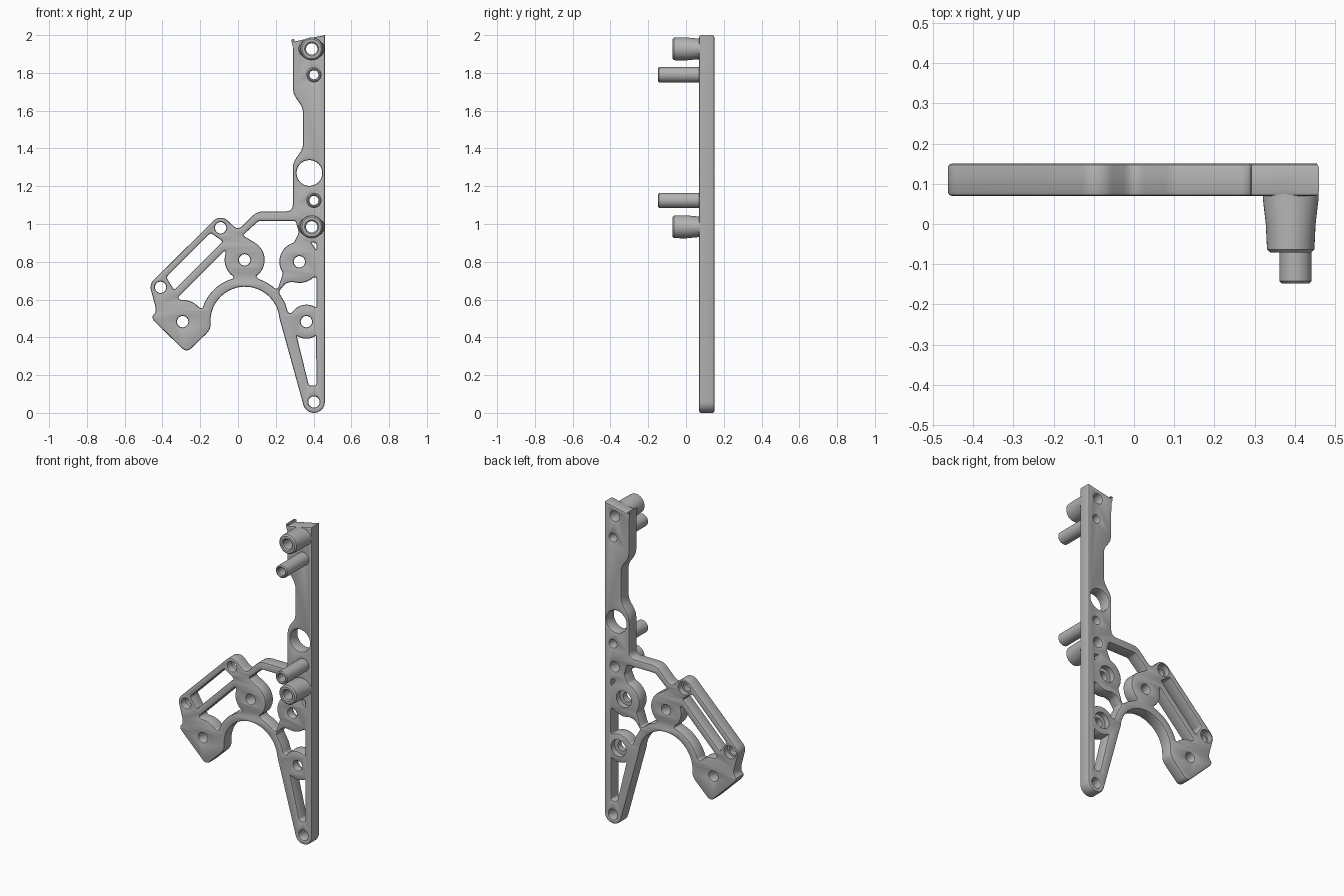
import bpy, bmesh
from math import sin, cos, radians, pi
from mathutils import Vector

if "Cube" in bpy.data.objects:
    bpy.data.objects.remove(bpy.data.objects["Cube"])

grey = bpy.data.materials.new("mid_grey")
grey.use_nodes = True
GREY = (0.45, 0.45, 0.45, 1)
grey.diffuse_color = GREY
grey.node_tree.nodes["Principled BSDF"].inputs["Base Color"].default_value = GREY

FRONT, BACK, CHAMFER = 0.07, 0.15, 0.009


def arc(c, r, a, b, n=12):
    """Points on an arc from angle a to angle b in degrees."""
    steps = [radians(a + (b - a) * i / n) for i in range(n + 1)]
    return [(c[0] + r * cos(t), c[1] + r * sin(t)) for t in steps]


def circle(c, r):
    return arc(c, r, 0, 352.5, 47)


def rounded(points, r):
    """Fillet the sharp corners of a closed outline."""
    pts = [Vector(p) for p in points]
    out = []
    for i, p in enumerate(pts):
        u, v = pts[i - 1] - p, pts[(i + 1) % len(pts)] - p
        if (-u).angle(v) < radians(22):
            out.append(p)
            continue
        a = p + u.normalized() * min(r, u.length * 0.45)
        b = p + v.normalized() * min(r, v.length * 0.45)
        for k in range(5):
            t = k / 4
            out.append(a * (1 - t) ** 2 + p * 2 * t * (1 - t) + b * t * t)
    return out


def finish(ob):
    ob.data.materials.clear()
    ob.data.materials.append(grey)
    bpy.ops.object.select_all(action='DESELECT')
    ob.select_set(True)
    bpy.context.view_layer.objects.active = ob
    bpy.ops.object.shade_smooth_by_angle(angle=radians(30))


def lathe(name, c, profile, n=40):
    """Loft rings (y, radius x, radius z) along y; the profile closes on itself."""
    bm = bmesh.new()
    rings = [[bm.verts.new((c[0] + rx * cos(2 * pi * i / n), y, c[1] + rz * sin(2 * pi * i / n)))
              for i in range(n)] for y, rx, rz in profile]
    for j, ring in enumerate(rings):
        nxt = rings[(j + 1) % len(rings)]
        for i in range(n):
            k = (i + 1) % n
            bm.faces.new((ring[i], ring[k], nxt[k], nxt[i]))
    bmesh.ops.recalc_face_normals(bm, faces=bm.faces)
    mesh = bpy.data.meshes.new(name)
    bm.to_mesh(mesh)
    bm.free()
    ob = bpy.data.objects.new(name, mesh)
    bpy.context.collection.objects.link(ob)
    finish(ob)
    return ob


# Key centres
foot, saddle = (0.402, 0.058), (0.037, 0.485)
boss_mid, boss_right = (0.035, 0.81), (0.325, 0.80)
boss_low, boss_left = (0.362, 0.483), (-0.293, 0.483)
arm_low, arm_high = (-0.41, 0.665), (-0.092, 0.98)
spacers = [(0.39, 1.927), (0.39, 0.985)]
pins = [(0.402, 1.79), (0.402, 1.125)]

# Outer outline
outline = (
    arc(foot, 0.058, 0, -165)
    + arc(saddle, 0.183, 5, 180, 32)
    + [(-0.146, 0.44), (-0.272, 0.318), (-0.463, 0.505), (-0.43, 0.535)]
    + arc(arm_low, 0.053, 190, 135, 6)
    + arc(arm_high, 0.053, 135, 45, 8)
    + [(0.0, 0.966), (0.1, 1.067), (0.29, 1.067), (0.29, 1.325), (0.345, 1.40),
       (0.345, 1.615), (0.29, 1.69), (0.29, 2.0), (0.46, 2.0)])
outline = rounded(outline[:-1], 0.035) + [outline[-1]]

# Windows through the plate
windows = [
    [(-0.38, 0.718), (-0.145, 0.953), (-0.08, 0.908), (-0.338, 0.65)],
    [(-0.07, 0.86)] + arc(boss_mid, 0.106, 160, 235) + arc(saddle, 0.235, 105, 163)
    + arc(boss_left, 0.115, 40, 95) + [(-0.32, 0.61)],
    arc(boss_mid, 0.106, 60, -55, 16) + arc(saddle, 0.235, 72, 48, 6) + [(0.21, 0.655)]
    + arc(boss_right, 0.106, 215, 105) + [(0.322, 0.955), (0.305, 1.017), (0.11, 1.017), (0.025, 0.94)],
    [(0.215, 0.64), (0.25, 0.685)] + arc(boss_right, 0.112, 250, 310)
    + [(0.415, 0.72), (0.415, 0.56)] + arc(boss_low, 0.09, 60, 150) + [(0.265, 0.53), (0.25, 0.58)],
    arc(boss_low, 0.09, 235, 305) + [(0.415, 0.145), (0.375, 0.145)],
    [(0.415, 0.90), (0.385, 0.905), (0.415, 0.86)],
]
loops = [outline] + [rounded(w, 0.012) for w in windows]

# Round holes
holes = [(c, 0.03) for c in (foot, boss_mid, boss_right, boss_low, boss_left, arm_low, arm_high)]
holes += [(c, 0.03) for c in spacers] + [(c, 0.024) for c in pins] + [((0.378, 1.27), 0.068)]
loops += [circle(c, r) for c, r in holes]

# Plate: filled, extruded and chamfered outline
curve = bpy.data.curves.new("bracket_plate", 'CURVE')
curve.dimensions, curve.fill_mode = '2D', 'BOTH'
curve.extrude = (BACK - FRONT) / 2 - CHAMFER
curve.bevel_depth, curve.offset, curve.bevel_resolution = CHAMFER, -CHAMFER, 1
for pts in loops:
    spline = curve.splines.new('POLY')
    spline.points.add(len(pts) - 1)
    for sp, p in zip(spline.points, pts):
        sp.co = (p[0], p[1], 0, 1)
    spline.use_cyclic_u = True
plate = bpy.data.objects.new("bracket_plate", curve)
bpy.context.collection.objects.link(plate)
plate.rotation_euler.x = pi / 2
plate.location.y = (FRONT + BACK) / 2
bpy.ops.object.select_all(action='DESELECT')
plate.select_set(True)
bpy.context.view_layer.objects.active = plate
bpy.ops.object.convert(target='MESH')
plate = bpy.context.view_layer.objects.active
bm = bmesh.new()
bm.from_mesh(plate.data)
bmesh.ops.remove_doubles(bm, verts=bm.verts, dist=0.00005)
bmesh.ops.recalc_face_normals(bm, faces=bm.faces)
bm.to_mesh(plate.data)
bm.free()

# Counterbores on the back
for c, r in ((boss_right, 0.052), (boss_low, 0.052), (arm_low, 0.041), (arm_high, 0.041)):
    y0, y1, core = BACK - 0.035, BACK + 0.02, 0.015
    cutter = lathe("counterbore_cutter", c, [(y0, core, core), (y0, r, r), (y1, r, r), (y1, core, core)])
    cutter.hide_render = True
    mod = plate.modifiers.new("counterbore", 'BOOLEAN')
    mod.operation, mod.solver, mod.object = 'DIFFERENCE', 'EXACT', cutter
    bpy.context.view_layer.objects.active = plate
    bpy.ops.object.modifier_apply(modifier=mod.name)
    bpy.data.objects.remove(cutter)
finish(plate)

# Flared spacers and slim pins on the front, all hollow
for side, spacer, pin in zip(("upper", "lower"), spacers, pins):
    lathe(side + "_spacer", spacer, [
        (0.08, 0.03, 0.03), (0.08, 0.069, 0.055), (0.06, 0.069, 0.055), (0.0, 0.062, 0.061),
        (-0.063, 0.059, 0.06), (-0.071, 0.051, 0.052), (-0.071, 0.037, 0.037), (-0.064, 0.03, 0.03)])
    lathe(side + "_pin", pin, [
        (0.08, 0.024, 0.024), (0.08, 0.04, 0.04), (-0.142, 0.04, 0.04),
        (-0.148, 0.034, 0.034), (-0.148, 0.029, 0.029), (-0.142, 0.024, 0.024)])
